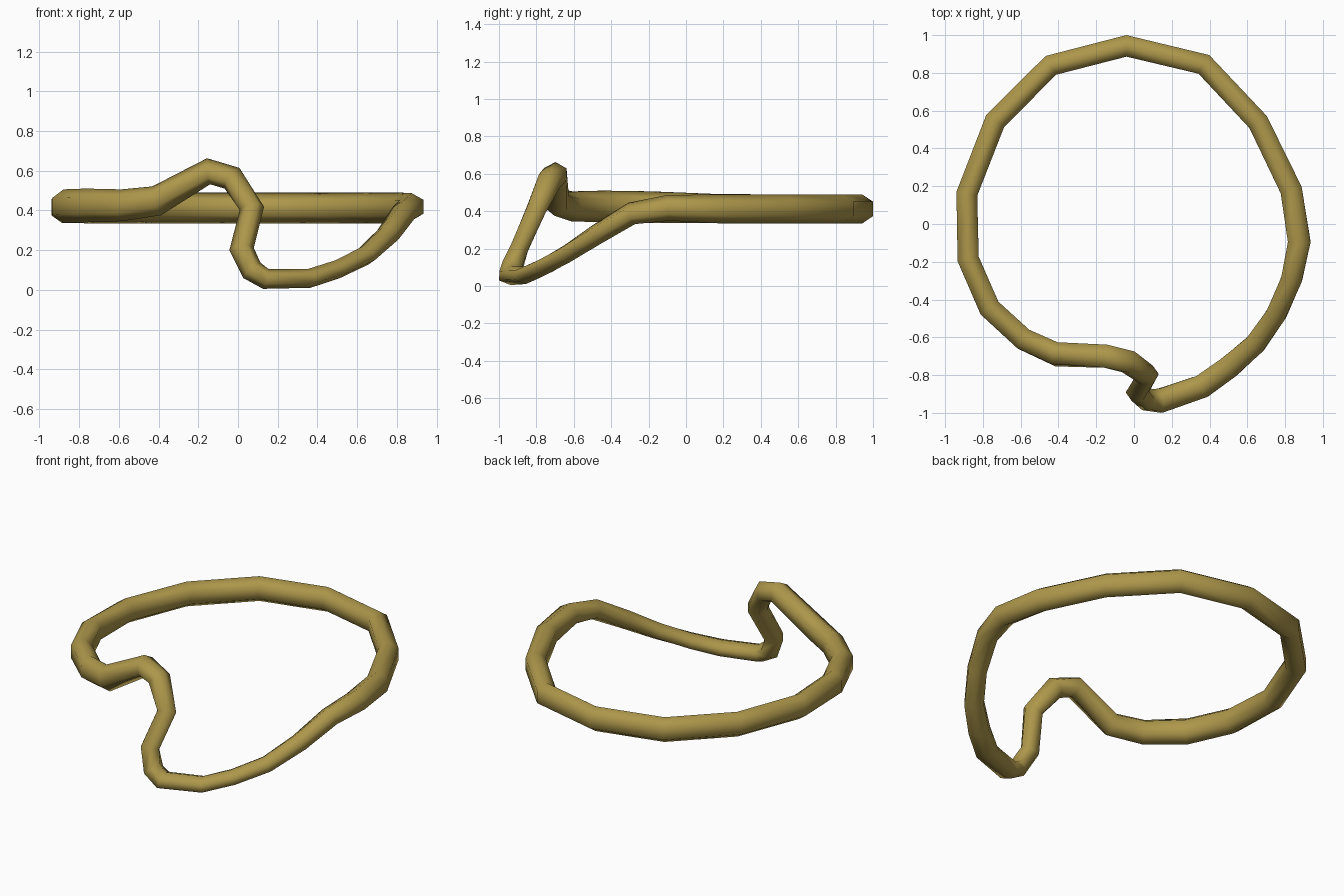
import bpy, bmesh
from mathutils import Vector

# Centre line of the closed ring: x, y, z, half width (outward), half height
PATH = [
    (-0.04, 0.943, 0.412, 0.057, 0.077), (0.37, 0.845, 0.412, 0.057, 0.077),
    (0.657, 0.54, 0.412, 0.056, 0.077), (0.832, 0.18, 0.412, 0.058, 0.077),
    (0.875, -0.095, 0.418, 0.06, 0.069), (0.835, -0.29, 0.388, 0.055, 0.06),
    (0.755, -0.475, 0.277, 0.053, 0.056), (0.643, -0.635, 0.173, 0.055, 0.05),
    (0.50, -0.76, 0.103, 0.06, 0.047), (0.36, -0.86, 0.058, 0.062, 0.048),
    (0.14, -0.935, 0.055, 0.064, 0.052), (0.07, -0.93, 0.098, 0.055, 0.058),
    (0.018, -0.89, 0.205, 0.048, 0.062), (0.07, -0.80, 0.41, 0.052, 0.062),
    (-0.03, -0.73, 0.562, 0.058, 0.064), (-0.148, -0.70, 0.597, 0.061, 0.066),
    (-0.41, -0.69, 0.448, 0.06, 0.077), (-0.585, -0.61, 0.426, 0.058, 0.08),
    (-0.765, -0.445, 0.425, 0.058, 0.085), (-0.878, -0.185, 0.422, 0.057, 0.084),
    (-0.885, 0.16, 0.414, 0.056, 0.078), (-0.735, 0.545, 0.412, 0.057, 0.077),
    (-0.44, 0.84, 0.412, 0.057, 0.077),
]
# Six-sided cross-section (outward, up)
SECTION = [(1, 0.5), (0, 1), (-1, 0.5), (-1, -0.5), (0, -1), (1, -0.5)]

bm = bmesh.new()
pts = [Vector(p[:3]) for p in PATH]
n = len(pts)
rings = []
for i, p in enumerate(pts):
    t = ((p - pts[i - 1]).normalized() + (pts[(i + 1) % n] - p).normalized()).normalized()
    out = Vector((p.x, p.y, 0))
    out = (out - t * out.dot(t)).normalized()
    up = out.cross(t)
    if up.z < 0 and abs(up.z) > 0.5:
        up = -up
    hw, hh = PATH[i][3:]
    rings.append((p, out, up, hw, hh))

# Keep the section from flipping between neighbours
verts, last = [], None
for p, out, up, hw, hh in rings:
    if last and up.dot(last) < 0:
        up = -up
    last = up
    verts.append([bm.verts.new(p + out * a * hw + up * b * hh) for a, b in SECTION])
for i in range(n):
    a, b = verts[i], verts[(i + 1) % n]
    for k in range(6):
        m = (k + 1) % 6
        bm.faces.new((a[k], a[m], b[m], b[k]))
bmesh.ops.recalc_face_normals(bm, faces=bm.faces)
for f in bm.faces:
    f.smooth = True

mesh = bpy.data.meshes.new("bent_ring")
bm.to_mesh(mesh)
bm.free()
ring = bpy.data.objects.new("bent_ring", mesh)
bpy.context.collection.objects.link(ring)
brass = bpy.data.materials.new("dull_gold")
brass.diffuse_color = (0.42, 0.31, 0.07, 1)
mesh.materials.append(brass)
